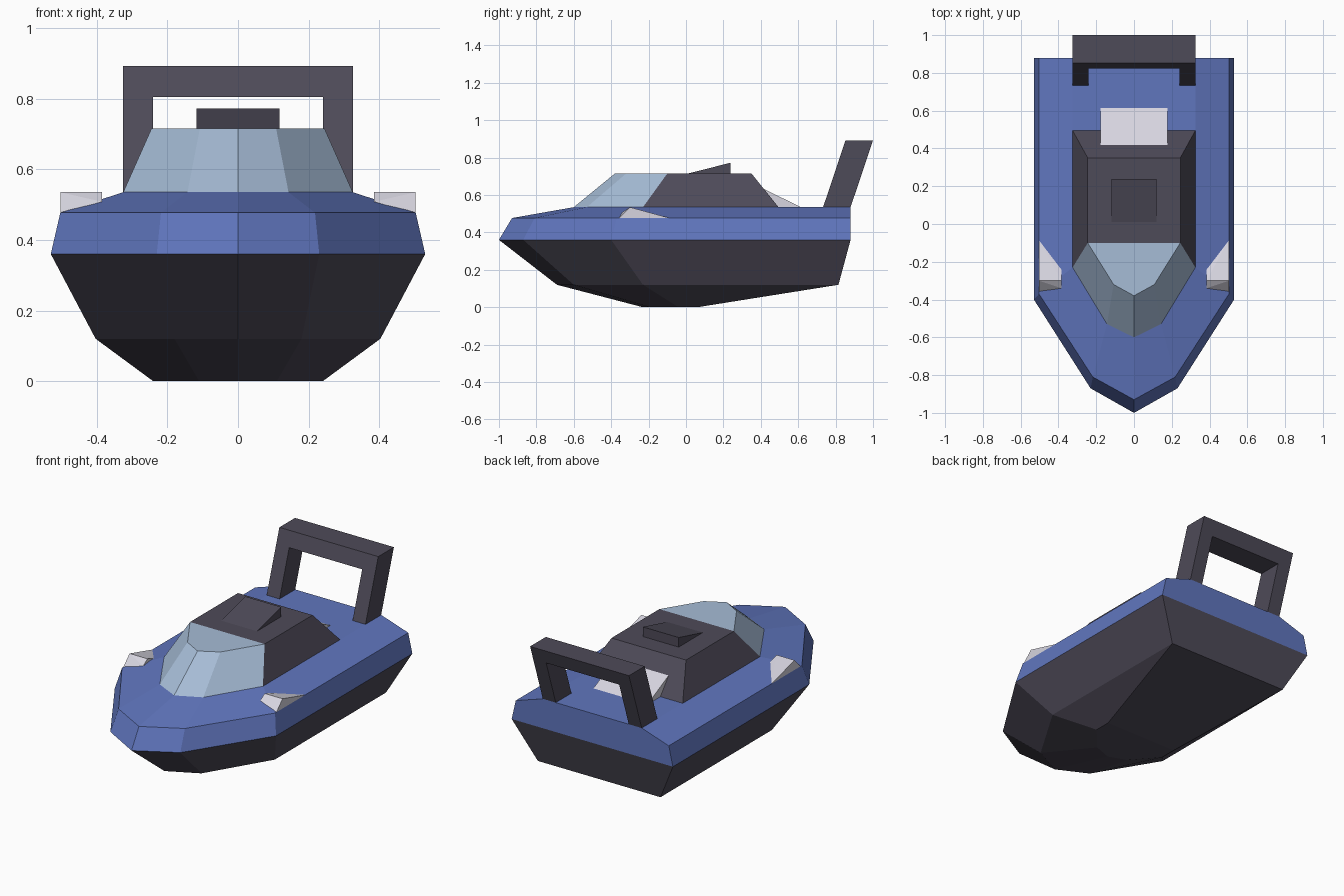
import bpy
import bmesh

if "Cube" in bpy.data.objects:
    bpy.data.objects.remove(bpy.data.objects["Cube"], do_unlink=True)


def material(name, rgb):
    mat = bpy.data.materials.new(name)
    mat.use_nodes = True
    mat.diffuse_color = (*rgb, 1)
    mat.node_tree.nodes["Principled BSDF"].inputs["Base Color"].default_value = (*rgb, 1)
    return mat


BLUE = material("deck blue", (0.117, 0.181, 0.515))
DARK = material("charcoal", (0.076, 0.069, 0.098))
GLASS = material("window glass", (0.381, 0.503, 0.672))
WHITE = material("pale trim", (0.679, 0.665, 0.745))


def finish(name, bm, *mats):
    bmesh.ops.recalc_face_normals(bm, faces=bm.faces[:])
    mesh = bpy.data.meshes.new(name)
    bm.to_mesh(mesh)
    bm.free()
    for mat in mats:
        mesh.materials.append(mat)
    obj = bpy.data.objects.new(name, mesh)
    bpy.context.collection.objects.link(obj)
    return obj


def loft(rings):
    """Skin closed rings of equal length and cap both ends."""
    bm = bmesh.new()
    rows = [[bm.verts.new(p) for p in ring] for ring in rings]
    for a, b in zip(rows, rows[1:]):
        for i in range(len(a)):
            j = (i + 1) % len(a)
            bm.faces.new((a[i], a[j], b[j], b[i]))
    bm.faces.new(rows[0])
    bm.faces.new(rows[-1])
    return bm, rows


def outline(z, half):
    """Mirror a bow-to-stern half outline into a full ring."""
    other = [(-x, y) for x, y in reversed(half) if x > 0]
    return [(x, y, z) for x, y in half + other]


def prism(name, half_width, profile, mat):
    """Extrude a side profile (y, z) across the centre line."""
    bm, _ = loft([[(x, y, z) for y, z in profile] for x in (-half_width, half_width)])
    return finish(name, bm, mat)


# Hull: keel, chine, gunwale, rail and deck rings
cabin_base = [(0, -0.60), (0.143, -0.53), (0.325, -0.23)]
bm, _ = loft([
    outline(0, [(0, -0.23), (0.11, -0.19), (0.24, -0.04), (0.24, 0.06)]),
    outline(0.12, [(0, -0.69), (0.18, -0.60), (0.403, -0.23), (0.403, 0.815)]),
    outline(0.36, [(0, -1), (0.23, -0.87), (0.53, -0.40), (0.53, 0.88)]),
    outline(0.477, [(0, -0.93), (0.218, -0.81), (0.503, -0.37), (0.503, 0.88)]),
    outline(0.535, cabin_base + [(0.325, 0.88)]),
])
for face in bm.faces:
    face.material_index = int(face.calc_center_median().z < 0.36)
finish("hull", bm, BLUE, DARK)

# Cabin with a wraparound windscreen at the front
bm, rows = loft([
    outline(0.535, cabin_base + [(0.325, 0.495)]),
    outline(0.715, [(0, -0.38), (0.108, -0.32), (0.245, -0.10), (0.245, 0.35)]),
])
bmesh.ops.connect_verts(bm, verts=[v for v in rows[1] if abs(v.co.y + 0.10) < 0.01])
for face in bm.faces:
    face.material_index = int(face.calc_center_median().y < -0.15)
finish("cabin", bm, DARK, GLASS)

# Roof scoop and the pale wedge behind the cabin
prism("roof_scoop", 0.118, [(0.01, 0.715), (0.237, 0.772), (0.237, 0.715)], DARK)
prism("rear_wedge", 0.178, [(0.41, 0.535), (0.41, 0.635), (0.615, 0.535)], WHITE)

# Side vents on the sloping deck
for side, name in ((1, "left_vent"), (-1, "right_vent")):
    bm = bmesh.new()
    for x, y, z in ((0.503, -0.36, 0.475), (0.385, -0.34, 0.508),
                    (0.503, -0.30, 0.535), (0.385, -0.30, 0.535),
                    (0.503, -0.08, 0.475), (0.385, -0.23, 0.512)):
        bm.verts.new((side * x, y, z))
    bmesh.ops.convex_hull(bm, input=bm.verts[:])
    finish(name, bm, WHITE)

# Raked arch over the stern
arch = [(0.325, 0.535), (0.325, 0.892), (-0.325, 0.892), (-0.325, 0.535),
        (-0.24, 0.535), (-0.24, 0.805), (0.24, 0.805), (0.24, 0.535)]
bm, _ = loft([[(x, y + (z - 0.535) * 0.335, z) for x, z in arch] for y in (0.733, 0.88)])
finish("stern_arch", bm, DARK)
